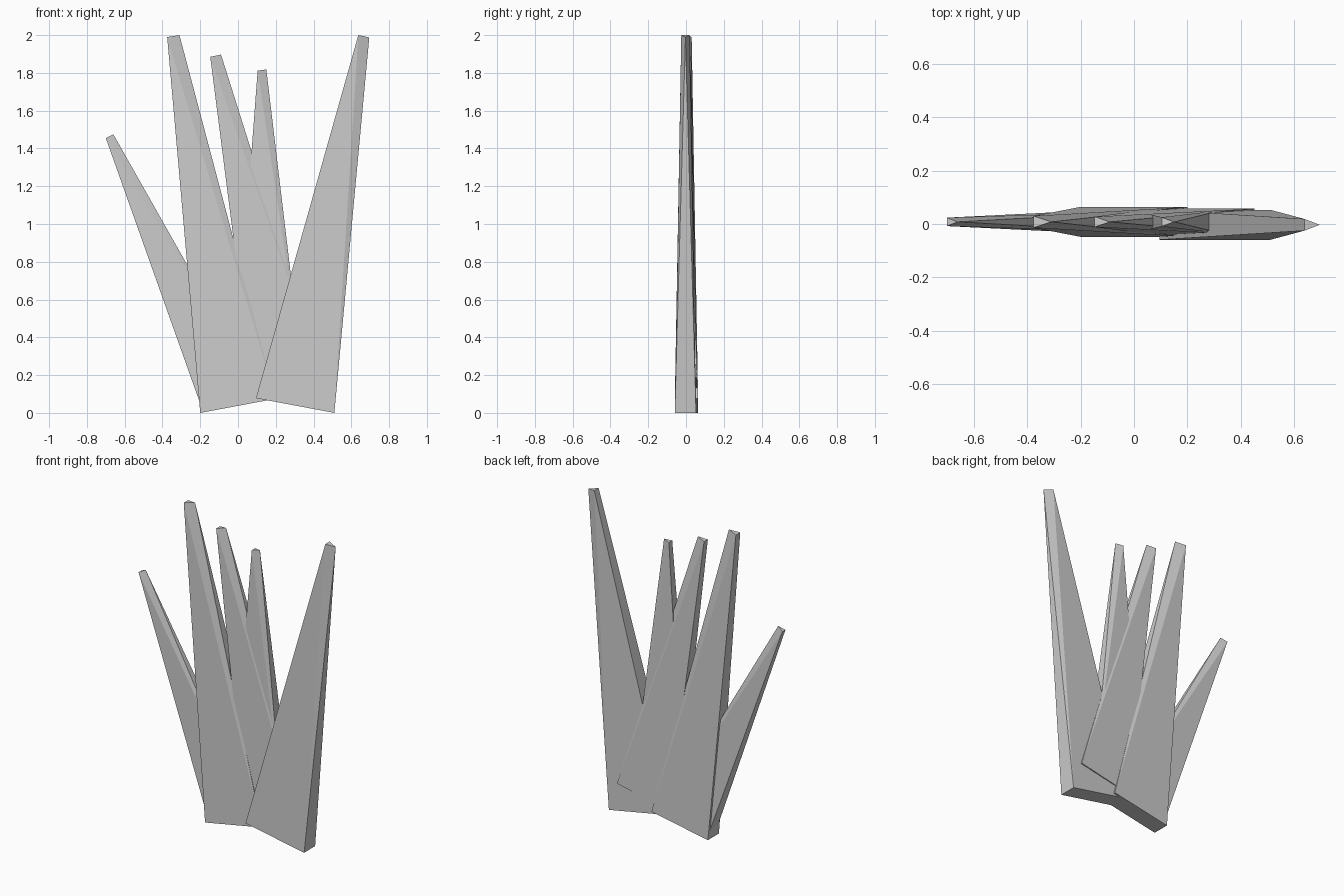
import bpy
import bmesh

if "Cube" in bpy.data.objects:
    bpy.data.objects.remove(bpy.data.objects["Cube"])


def blade(name, base_left, base_right, tip_left, tip_right, scale, y):
    """Tapered shard: rectangular base, triangular tip with its ridge on the right."""
    base, tip = 0.056 * scale, 0.022 * scale
    bm = bmesh.new()

    def vert(p, dy):
        return bm.verts.new((p[0], y + dy, p[1]))

    lf, lb = vert(base_left, -base), vert(base_left, base)
    rf, rb = vert(base_right, -base), vert(base_right, base)
    tf, tb = vert(tip_left, -tip), vert(tip_left, tip)
    ridge = vert(tip_right, 0)
    for face in ((lf, lb, rb, rf), (tf, ridge, tb),      # base and tip caps
                 (lf, tf, tb, lb),                       # flat left side
                 (lf, rf, tf), (lb, tb, rb),             # front and back
                 (rf, ridge, tf), (rb, tb, ridge),       # bevels to the ridge
                 (rf, rb, ridge)):                       # right side
        bm.faces.new(face)
    bmesh.ops.recalc_face_normals(bm, faces=bm.faces[:])
    mesh = bpy.data.meshes.new(name)
    bm.to_mesh(mesh)
    bm.free()
    obj = bpy.data.objects.new(name, mesh)
    bpy.context.collection.objects.link(obj)


# Five leaning blades, listed left to right by tip
blade("outer_left_blade", (-0.204, 0.06), (0.07, 0.185), (-0.70, 1.455), (-0.66, 1.475), 0.72, 0.008)
blade("tall_left_blade", (-0.20, 0.0), (0.20, 0.075), (-0.375, 1.99), (-0.31, 2.0), 1.0, 0.008)
blade("middle_blade", (0.08, 0.11), (0.45, 0.187), (-0.147, 1.885), (-0.09, 1.897), 0.88, 0.008)
blade("short_blade", (-0.01, 0.30), (0.33, 0.31), (0.104, 1.812), (0.15, 1.818), 0.78, 0.008)
blade("tall_right_blade", (0.095, 0.078), (0.51, 0.0), (0.637, 2.0), (0.695, 1.988), 1.0, -0.003)
